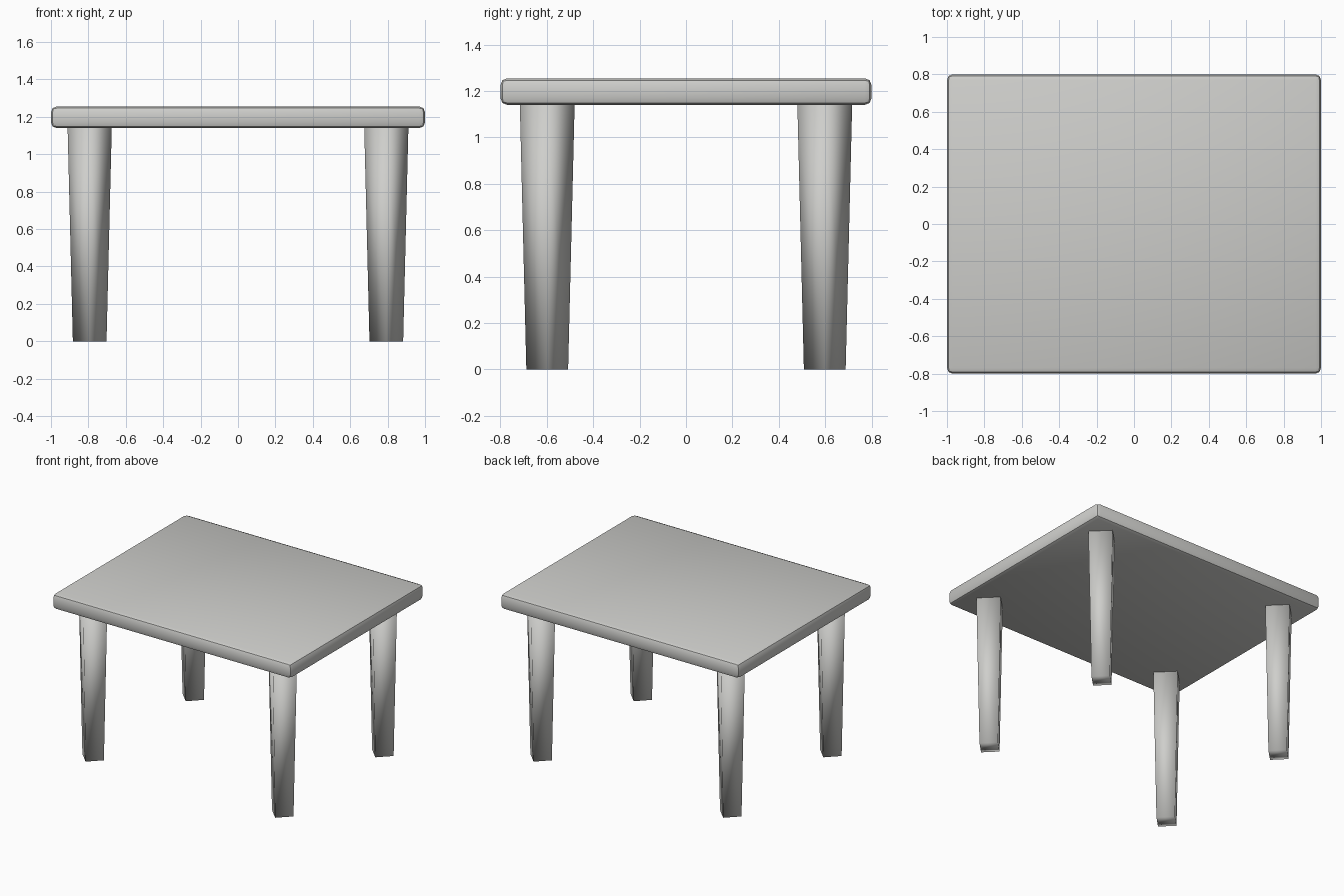
import bpy, math

if "Cube" in bpy.data.objects:
    bpy.data.objects.remove(bpy.data.objects["Cube"])

grey = bpy.data.materials.new("light_grey")
grey.diffuse_color = (0.62, 0.62, 0.60, 1)
grey.use_nodes = True
grey.node_tree.nodes["Principled BSDF"].inputs["Base Color"].default_value = grey.diffuse_color

# Tabletop: thin slab with rounded edges
Z0, Z1 = 1.14, 1.255
bpy.ops.mesh.primitive_cube_add(size=1, location=(0, 0, (Z0 + Z1) / 2))
top = bpy.context.object
top.name = "tabletop"
top.scale = (2.0, 1.6, Z1 - Z0)
bpy.ops.object.transform_apply(location=False, rotation=False, scale=True)
bevel = top.modifiers.new("rounded_edges", 'BEVEL')
bevel.width = 0.03
bevel.segments = 2
top.data.materials.append(grey)
bpy.ops.object.modifier_apply(modifier=bevel.name)
bpy.ops.object.shade_smooth_by_angle(angle=math.radians(40))


# Legs: four-sided tapered posts, corners pointing along the axes
def add_leg(name, x, y):
    bpy.ops.mesh.primitive_cone_add(vertices=4, radius1=0.09, radius2=0.118,
                                    depth=Z0, location=(x, y, Z0 / 2))
    leg = bpy.context.object
    leg.name = name
    leg.data.materials.append(grey)
    bpy.ops.object.shade_smooth()


for sy, row in ((-1, "front"), (1, "back")):
    for sx, side in ((-1, "left"), (1, "right")):
        add_leg(f"{row}_{side}_leg", sx * 0.793, sy * 0.598)
